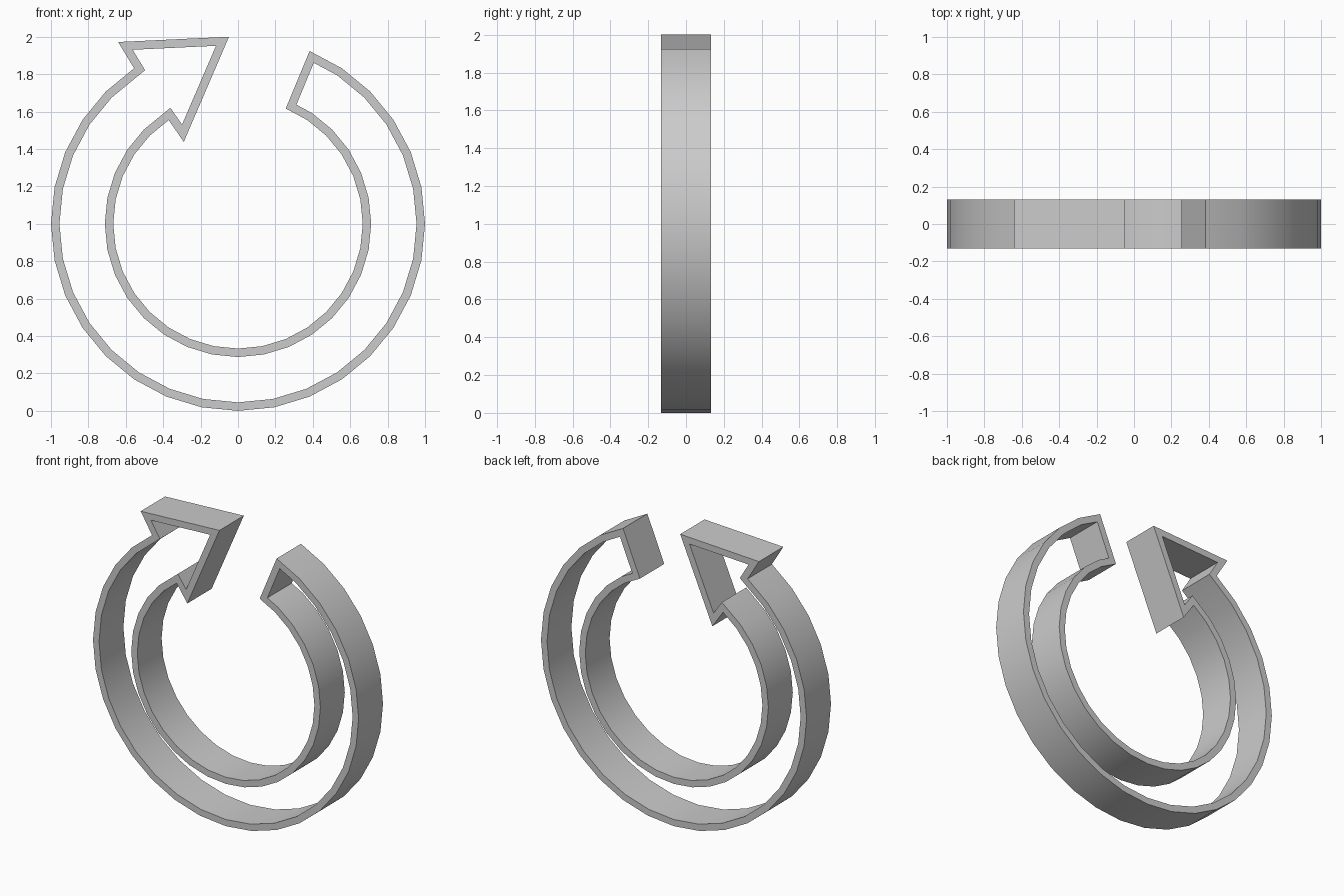
import bpy
import bmesh
import math
from mathutils import Vector

if "Cube" in bpy.data.objects:
    bpy.data.objects.remove(bpy.data.objects["Cube"])

CENTRE_Z = 1.0
OUTER_R, INNER_R = 1.0, 0.667
WALL = 0.045
HALF_DEPTH = 0.131
STEP = 11.25


def polar(r, deg):
    a = math.radians(deg)
    return Vector((r * math.cos(a), CENTRE_Z + r * math.sin(a)))


def inset(points, t):
    """Mitred inward offset of a clockwise closed outline."""
    result = []
    n = len(points)
    for i, p in enumerate(points):
        d1 = (p - points[i - 1]).normalized()
        d2 = (points[(i + 1) % n] - p).normalized()
        n1, n2 = Vector((d1.y, -d1.x)), Vector((d2.y, -d2.x))
        result.append(p + (n1 + n2) * t / (1 + n1.dot(n2)))
    return result


# Outline: outer arc, arrowhead, inner arc back to the tail
angles = [67.5 - STEP * i for i in range(28)]
outline = [polar(OUTER_R, a) for a in angles]
outline += [Vector((-0.641, 1.972)), Vector((-0.048, 2.0)), Vector((-0.29, 1.438))]
outline += [polar(INNER_R, a) for a in reversed(angles)]
inner = inset(outline, WALL)

# Hollow frame: outer and inner walls joined by front and back rims
bm = bmesh.new()


def ring(points, y):
    return [bm.verts.new((p.x, y, p.y)) for p in points]


loops = [ring(outline, -HALF_DEPTH), ring(outline, HALF_DEPTH),
         ring(inner, HALF_DEPTH), ring(inner, -HALF_DEPTH)]
n = len(outline)
for k in range(4):
    a, b = loops[k], loops[(k + 1) % 4]
    for i in range(n):
        j = (i + 1) % n
        bm.faces.new((a[i], a[j], b[j], b[i]))
bmesh.ops.recalc_face_normals(bm, faces=bm.faces)

mesh = bpy.data.meshes.new("circular_arrow_frame")
bm.to_mesh(mesh)
bm.free()
obj = bpy.data.objects.new("circular_arrow_frame", mesh)
bpy.context.collection.objects.link(obj)
bpy.context.view_layer.objects.active = obj
obj.select_set(True)
bpy.ops.object.shade_smooth_by_angle(angle=math.radians(30))
